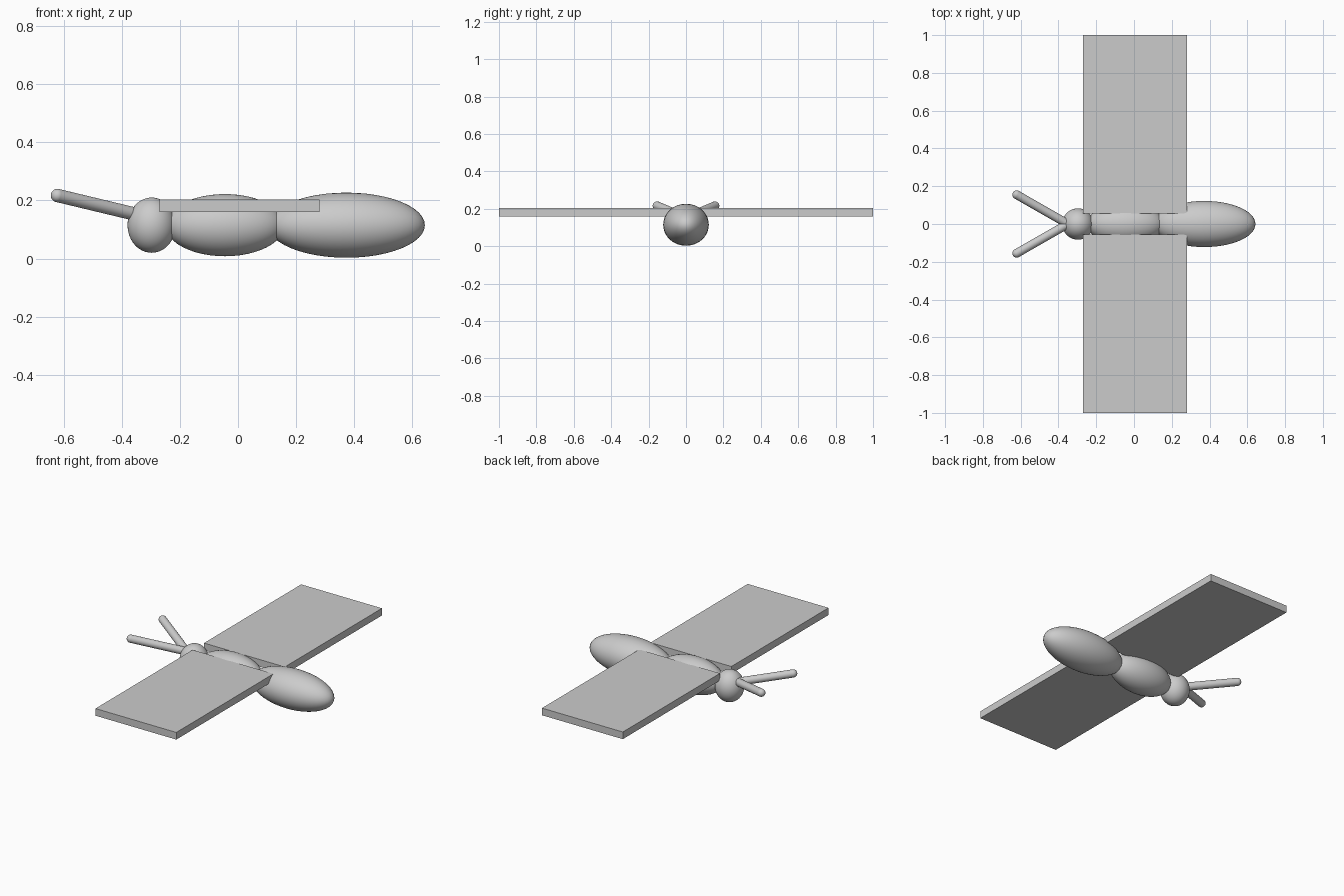
import bpy
from mathutils import Vector

cube = bpy.data.objects.get("Cube")
if cube:
    bpy.data.objects.remove(cube, do_unlink=True)

# One plain grey for everything
GREY = (0.6, 0.6, 0.6, 1)
grey = bpy.data.materials.new("plain grey")
grey.use_nodes = True
grey.diffuse_color = GREY
grey.node_tree.nodes["Principled BSDF"].inputs["Base Color"].default_value = GREY


def finish(name, smooth=True):
    obj = bpy.context.object
    obj.name = name
    obj.data.materials.append(grey)
    if smooth:
        bpy.ops.object.shade_smooth_by_angle()
    return obj


def ellipsoid(name, centre, radii):
    bpy.ops.mesh.primitive_uv_sphere_add(segments=48, ring_count=24, location=centre)
    bpy.context.object.scale = radii
    bpy.ops.object.transform_apply(location=False, rotation=False)
    return finish(name)


def rod(name, start, end, radius):
    start, end = Vector(start), Vector(end)
    axis = end - start
    bpy.ops.mesh.primitive_cylinder_add(vertices=24, radius=radius, depth=axis.length,
                                        location=(start + end) / 2)
    bpy.context.object.rotation_euler = axis.to_track_quat("Z", "Y").to_euler()
    finish(name)
    ellipsoid(name + "_tip", end, (radius,) * 3)


# Body: head, thorax and abdomen in a row along x
ellipsoid("head", (-0.297, 0, 0.115), (0.083, 0.083, 0.095))
ellipsoid("thorax", (-0.045, 0, 0.115), (0.205, 0.107, 0.107))
ellipsoid("abdomen", (0.373, 0, 0.115), (0.27, 0.122, 0.112))

# Mirrored wings and antennae
for side, label in ((-1, "front"), (1, "back")):
    bpy.ops.mesh.primitive_cube_add(size=1, location=(0.005, side * 0.5275, 0.182))
    bpy.context.object.scale = (0.55, 0.945, 0.044)
    bpy.ops.object.transform_apply(location=False, rotation=False)
    finish(label + "_wing", smooth=False)
    rod(label + "_antenna", (-0.35, 0, 0.152), (-0.621, side * 0.155, 0.217), 0.023)
